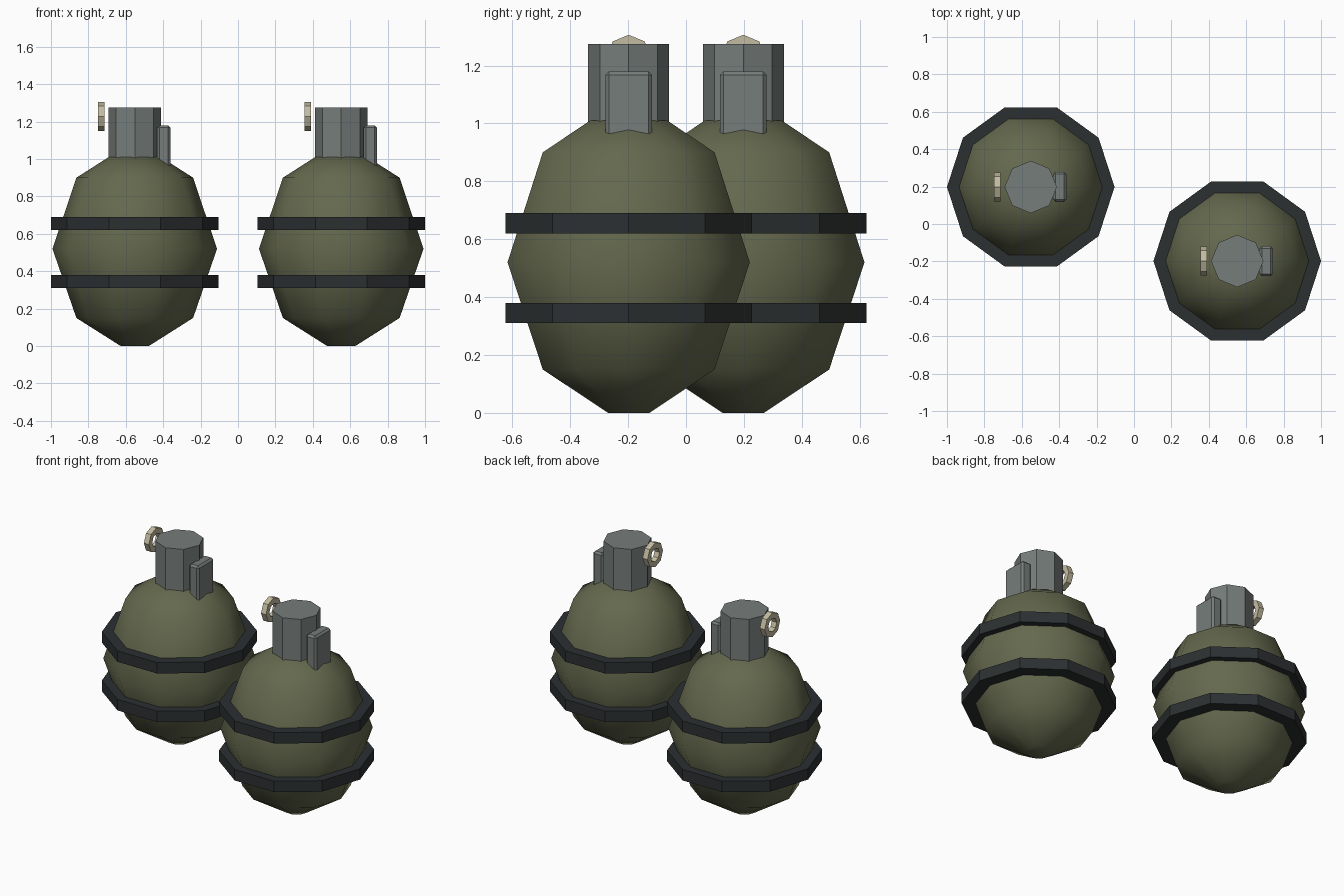
import bpy, bmesh, math

if "Cube" in bpy.data.objects:
    bpy.data.objects.remove(bpy.data.objects["Cube"])


def material(name, rgb):
    m = bpy.data.materials.new(name)
    m.diffuse_color = (*rgb, 1)
    m.use_nodes = True
    m.node_tree.nodes["Principled BSDF"].inputs["Base Color"].default_value = m.diffuse_color
    return m


OLIVE = material("olive", (0.13, 0.14, 0.075))
STEEL = material("steel", (0.18, 0.205, 0.195))
RUBBER = material("rubber", (0.025, 0.029, 0.031))
BRASS = material("brass", (0.55, 0.5, 0.35))


def lathe(name, profile, sides, mat, loc, closed=False):
    """Revolve (radius, z) points; cap the ends, or join them into a ring."""
    bm = bmesh.new()
    rings = [[bm.verts.new((r * math.cos(math.tau * i / sides),
                            r * math.sin(math.tau * i / sides), z))
              for i in range(sides)] for r, z in profile]
    pairs = list(zip(rings, rings[1:]))
    if closed:
        pairs.append((rings[-1], rings[0]))
    else:
        bm.faces.new(rings[0][::-1])
        bm.faces.new(rings[-1])
    for a, b in pairs:
        for i in range(sides):
            j = (i + 1) % sides
            bm.faces.new((a[i], a[j], b[j], b[i]))
    bmesh.ops.recalc_face_normals(bm, faces=bm.faces)
    mesh = bpy.data.meshes.new(name)
    bm.to_mesh(mesh)
    bm.free()
    mesh.materials.append(mat)
    ob = bpy.data.objects.new(name, mesh)
    ob.location = loc
    bpy.context.collection.objects.link(ob)
    return ob


BODY = [(0.075, 0), (0.312, 0.15), (0.44, 0.52), (0.312, 0.9), (0.14, 1.01)]


def grenade(tag, x, y):
    # Ten-sided body, smooth shaded
    body = lathe("body_" + tag, BODY, 10, OLIVE, (x, y, 0))
    bpy.ops.object.select_all(action='DESELECT')
    body.select_set(True)
    bpy.context.view_layer.objects.active = body
    bpy.ops.object.shade_smooth_by_angle(angle=math.radians(45))

    # Two bands around the body
    for part, z in (("lower", 0.31), ("upper", 0.62)):
        lathe(f"{part}_band_{tag}", [(0.448, z), (0.448, z + 0.07)], 10, RUBBER, (x, y, 0))

    # Octagonal neck
    lathe("neck_" + tag, [(0.14, 1.0), (0.14, 1.275)], 8, STEEL, (x, y, 0))

    # Bevelled lever, sunk into the shoulder
    bpy.ops.mesh.primitive_cube_add(size=1, location=(x + 0.155, y, 1.04))
    lever = bpy.context.object
    lever.name = "lever_" + tag
    lever.scale = (0.07, 0.16, 0.28)
    bpy.ops.object.transform_apply(location=False, rotation=False, scale=True)
    lever.data.materials.append(STEEL)
    bevel = lever.modifiers.new("bevel", 'BEVEL')
    bevel.width = 0.012
    bevel.segments = 1

    # Pull ring standing beside the neck, axis along x
    h = 0.0175
    ring = lathe("pull_ring_" + tag,
                 [(0.043, -h), (0.078, -h), (0.078, h), (0.043, h)],
                 8, BRASS, (x - 0.179, y, 1.228), closed=True)
    ring.rotation_euler.y = math.pi / 2


grenade("left", -0.552, 0.198)
grenade("right", 0.552, -0.198)
